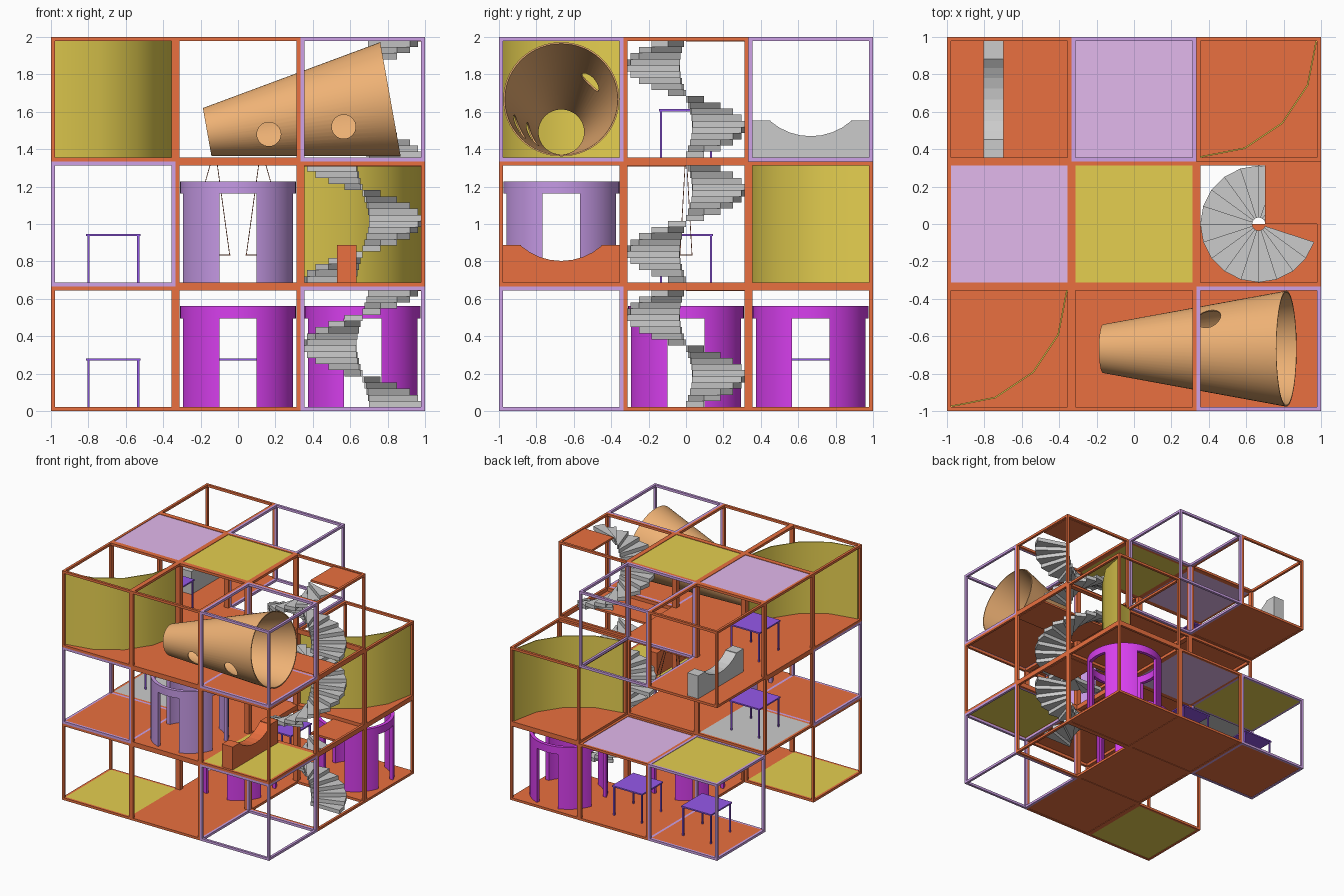
import bpy, bmesh, math
from mathutils import Vector, Matrix

if "Cube" in bpy.data.objects:
    bpy.data.objects.remove(bpy.data.objects["Cube"])

C = 2 / 3      # cell size
T = 0.021      # bar thickness
H = C / 2 - T  # inner half width


def mat(name, *rgb):
    m = bpy.data.materials.new(name)
    m.diffuse_color = (*rgb, 1)
    m.use_nodes = True
    m.node_tree.nodes["Principled BSDF"].inputs["Base Color"].default_value = m.diffuse_color
    return m


RED = mat("red", .82, .16, .05)
PURPLE = mat("frame_purple", .62, .36, .80)
LILAC = mat("lilac", .76, .48, .84)
YELLOW = mat("yellow", .78, .62, .08)
ORANGE = mat("orange", .87, .45, .18)
MAGENTA = mat("magenta", .68, .05, .85)
VIOLET = mat("violet", .56, .32, .78)
BLUE = mat("blue", .30, .10, .82)
BROWN = mat("rope_brown", .45, .15, .08)
GREY = None


def origin(i, j, k):
    # centre of the cell in plan, at the top of its floor
    return Vector(((i - 1) * C, (j - 1) * C, k * C + T))


def box(bm, lo, hi):
    lo, hi = Vector(lo), Vector(hi)
    bmesh.ops.create_cube(bm, size=1, matrix=Matrix.Translation((lo + hi) / 2)
                          @ Matrix.Diagonal((*(hi - lo), 1)))


def prism(bm, pts, vec):
    # closed solid made by sweeping a polygon along a vector
    vs = [bm.verts.new(p) for p in pts]
    r = bmesh.ops.extrude_face_region(bm, geom=[bm.faces.new(vs)])
    bmesh.ops.translate(bm, vec=vec, verts=[v for v in r["geom"] if isinstance(v, bmesh.types.BMVert)])


def revolve(bm, prof, n):
    # closed profile of (radius, height) turned around z
    rings = [[bm.verts.new((r * math.cos(2 * math.pi * s / n), r * math.sin(2 * math.pi * s / n), z))
              for r, z in prof] for s in range(n)]
    m = len(prof)
    for s in range(n):
        a, b = rings[s], rings[(s + 1) % n]
        for q in range(m):
            bm.faces.new((a[q], b[q], b[(q + 1) % m], a[(q + 1) % m]))


def finish(bm, name, m, loc=(0, 0, 0), smooth=False):
    bmesh.ops.recalc_face_normals(bm, faces=bm.faces)
    me = bpy.data.meshes.new(name)
    bm.to_mesh(me)
    bm.free()
    ob = bpy.data.objects.new(name, me)
    bpy.context.collection.objects.link(ob)
    ob.location = loc
    if m:
        me.materials.append(m)
    bpy.ops.object.select_all(action='DESELECT')
    bpy.context.view_layer.objects.active = ob
    ob.select_set(True)
    if smooth:
        bpy.ops.object.shade_smooth_by_angle(angle=math.radians(35))
    return ob


def cut(ob, cutters):
    # subtract the cutters, then drop them
    for c in cutters:
        c.hide_render = True
        md = ob.modifiers.new("cut", 'BOOLEAN')
        md.operation, md.object, md.solver = 'DIFFERENCE', c, 'EXACT'
        bpy.context.view_layer.objects.active = ob
        bpy.ops.object.modifier_apply(modifier=md.name)
        bpy.data.objects.remove(c)


def frame(i, j, k, m):
    bm = bmesh.new()
    h, t = C / 2, T
    for a in range(3):
        for s in (-1, 1):
            for u in (-1, 1):
                c, d = [0, 0, 0], [h, h, h]
                for ax, sg in zip([x for x in range(3) if x != a], (s, u)):
                    c[ax], d[ax] = sg * (h - t / 2), t / 2
                c, d = Vector(c), Vector(d)
                box(bm, c - d, c + d)
    finish(bm, "cell_frame", m, origin(i, j, k) + Vector((0, 0, h - t)))


def panel(name, i, j, m, z, x0=-H, x1=H, y0=-H, y1=H):
    bm = bmesh.new()
    box(bm, (x0, y0, 0), (x1, y1, .017))
    o = origin(i, j, 0)
    finish(bm, name, m, (o.x, o.y, z))


def table(i, j, k):
    bm = bmesh.new()
    box(bm, (-.145, -.145, .248), (.145, .145, .26))
    for x in (-.133, .133):
        for y in (-.133, .133):
            box(bm, (x - .006, y - .006, 0), (x + .006, y + .006, .25))
    finish(bm, "table", BLUE, origin(i, j, k))


def arch_drum(i, j, k, m):
    # round shelter with four doorways
    bm = bmesh.new()
    revolve(bm, [(.31, 0), (.31, .54), (.28, .54), (.28, 0)], 48)
    ob = finish(bm, "arched_drum", m, origin(i, j, k))
    doors = []
    for x, y in ((.1, .5), (.5, .1)):
        bm = bmesh.new()
        box(bm, (-x, -y, -.1), (x, y, .475))
        doors.append(finish(bm, "door_cutter", None, origin(i, j, k)))
    bpy.context.view_layer.update()
    cut(ob, doors)
    ob.select_set(True)
    bpy.context.view_layer.objects.active = ob
    bpy.ops.object.shade_smooth_by_angle(angle=math.radians(35))


def half_pipe(i, j, k, m):
    bm = bmesh.new()
    R, arc = .329, math.asin(.215 / .329)
    pts = [(-.137, -H, 0), (-.137, -H, .2), (-.137, -.215, .2)]
    for s in range(9):
        a = -arc + 2 * arc * s / 8
        pts.append((-.137, R * math.sin(a), .115 + R * (1 - math.cos(a))))
    pts += [(-.137, .215, .2), (-.137, H, .2), (-.137, H, 0)]
    prism(bm, pts, (.105, 0, 0))
    finish(bm, "half_pipe", m, origin(i, j, k))


def curved_wall(i, j, k):
    # quarter round wall in four facets around the back left corner
    bm = bmesh.new()
    angs = [math.radians(-90 + 22.5 * s) for s in range(5)]
    pts = [(-H + r * math.cos(a), H + r * math.sin(a), 0)
           for r, seq in ((2 * H, angs), (2 * H - .008, angs[::-1])) for a in seq]
    prism(bm, pts, (0, 0, C - 2 * T))
    finish(bm, "curved_wall", YELLOW, origin(i, j, k), True)


def spiral_stair(i, j, k, start):
    bm = bmesh.new()
    rise = (C - 2 * T) / 19
    for s in range(19):
        a, b = (math.radians(start + 18 * (s + q)) for q in (0, 1))
        prism(bm, [(r * math.cos(w), r * math.sin(w), s * rise)
                   for r, w in ((.035, a), (.312, a), (.312, b), (.035, b))], (0, 0, rise))
    finish(bm, "spiral_stair", GREY, origin(i, j, k))


def swing(i, j, k, side):
    bm = bmesh.new()
    cx, zs, zt = side * .165, .15, C - 2 * T
    box(bm, (cx - .125, -.035, zs - .006), (cx + .125, .035, zs))
    for x in (-1, 1):
        for y in (-1, 1):
            p = Vector((cx + x * .12, y * .032, zs))
            q = Vector((side * .13 + x * .02, y * .005, zt))
            prism(bm, [p + Vector((dx * .002, dy * .002, 0))
                       for dx, dy in ((-1, -1), (1, -1), (1, 1), (-1, 1))], q - p)
    finish(bm, "swing", BROWN, origin(i, j, k))


# cell frames
missing = {(0, 1, 0), (0, 2, 1), (1, 2, 1), (2, 2, 2)}
purple = {(2, 0, 0), (0, 2, 0), (0, 0, 1), (2, 0, 2), (1, 2, 2)}
for i in range(3):
    for j in range(3):
        for k in range(3):
            if (i, j, k) not in missing:
                frame(i, j, k, PURPLE if (i, j, k) in purple else RED)

# floors and roofs
floors = {RED: ["100", "110", "120", "020", "220", "001", "101", "111", "221",
                "002", "102", "202", "012", "112", "022"],
          YELLOW: ["000", "201"], GREY: ["011"]}
for m, cells in floors.items():
    for c in cells:
        i, j, k = map(int, c)
        panel("floor_panel", i, j, m, k * C + .004)
for i, j, k, m in ((0, 1, 3, LILAC), (1, 1, 3, YELLOW), (1, 2, 1, LILAC), (0, 2, 1, YELLOW)):
    panel("roof_panel", i, j, m, k * C - T)

# stairs with landings
for k in range(3):
    spiral_stair(2, 1, k, 180 * (k % 2))
panel("landing", 2, 1, RED, C - T - .004, x0=.035, y0=0)
panel("landing", 2, 1, RED, 2 * C - T - .004, y1=0)
panel("landing", 2, 1, RED, 3 * C - T - .004, x0=.035, y0=0)

# furnishings
for c in ((0, 2, 0), (1, 2, 0), (0, 1, 1), (0, 1, 2)):
    table(*c)
arch_drum(1, 1, 0, MAGENTA)
arch_drum(2, 2, 0, MAGENTA)
arch_drum(1, 0, 1, VIOLET)
half_pipe(2, 0, 1, RED)
half_pipe(0, 2, 2, GREY)
curved_wall(2, 2, 1)
curved_wall(0, 0, 2)
for side in (-1, 1):
    swing(1, 1, 1, side)

# tilted funnel tunnel with round windows
p, q = Vector((-.165, -C, 1.492)), Vector((.815, -C, 1.667))
bm = bmesh.new()
L = (q - p).length
revolve(bm, [(.13, 0), (.31, L), (.302, L), (.122, 0)], 64)
bm.transform(Matrix.Translation(p) @ Vector((0, 0, 1)).rotation_difference(q - p).to_matrix().to_4x4())
tunnel = finish(bm, "funnel_tunnel", ORANGE)
holes = []
for pos, d in (((.165, -.92, 1.48), (0, -1, 0)), ((.565, -.95, 1.52), (0, -1, 0)),
               ((.40, -.51, 1.76), (0, .67, .74))):
    bm = bmesh.new()
    bmesh.ops.create_cone(bm, cap_ends=True, segments=32, radius1=.064, radius2=.064, depth=.3,
                          matrix=Matrix.Translation(pos)
                          @ Vector((0, 0, 1)).rotation_difference(Vector(d)).to_matrix().to_4x4())
    holes.append(finish(bm, "hole_cutter", None))
cut(tunnel, holes)
tunnel.select_set(True)
bpy.context.view_layer.objects.active = tunnel
bpy.ops.object.shade_smooth_by_angle(angle=math.radians(35))
